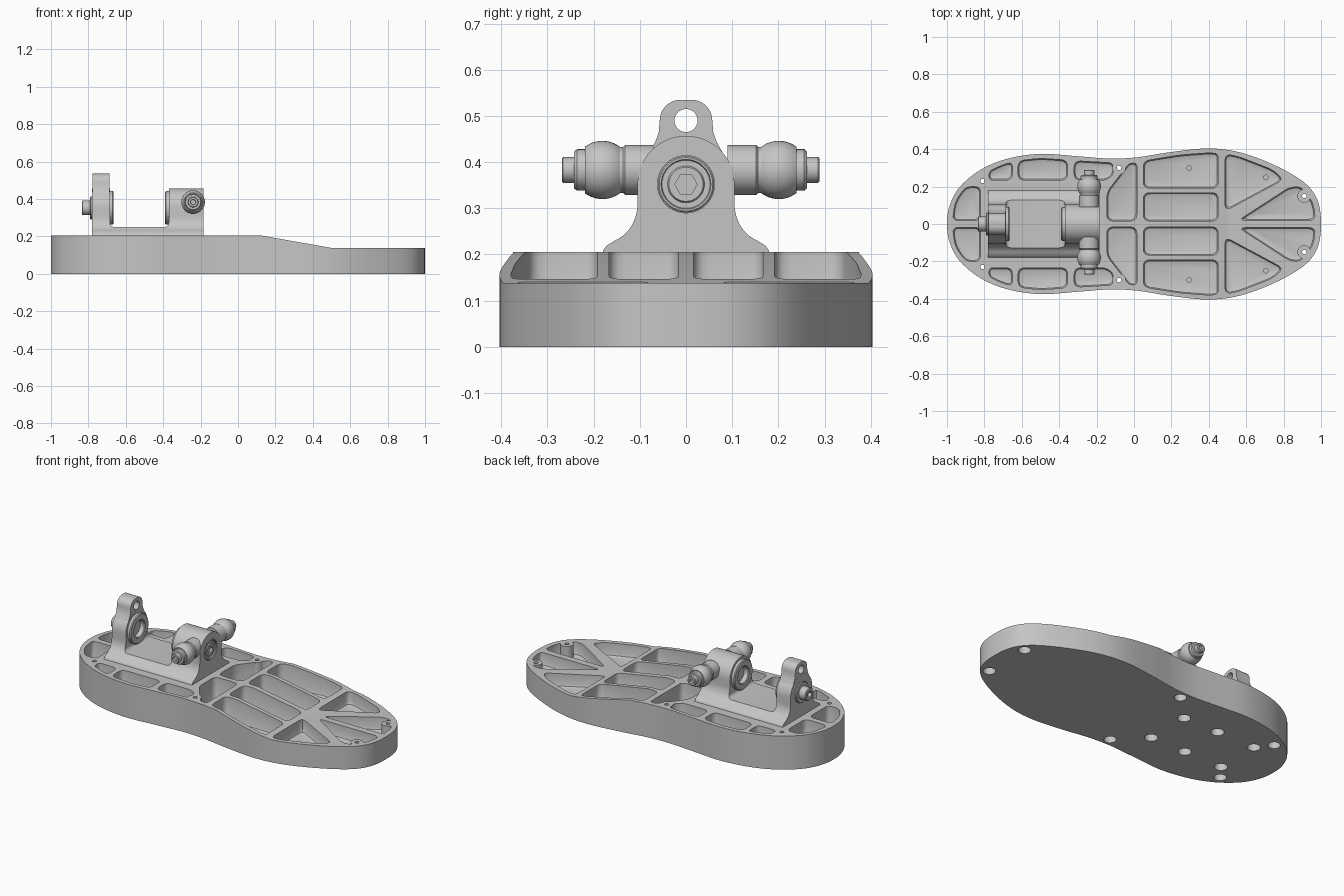
import bpy, bmesh
from math import sin, cos, pi, radians
from mathutils import Vector

cube = bpy.data.objects.get("Cube")
if cube:
    bpy.data.objects.remove(cube, do_unlink=True)

grey = bpy.data.materials.new("machined grey")
grey.use_nodes = True
grey.diffuse_color = (0.56, 0.56, 0.56, 1)
grey.node_tree.nodes["Principled BSDF"].inputs["Base Color"].default_value = (0.56, 0.56, 0.56, 1)


def build(name, lofts):
    """Make one object from closed lofts, each a list of point rings."""
    bm = bmesh.new()
    for rings in lofts:
        rows = [[bm.verts.new(p) for p in ring] for ring in rings]
        n = len(rows[0])
        for a, b in zip(rows, rows[1:]):
            for i in range(n):
                j = (i + 1) % n
                bm.faces.new((a[i], a[j], b[j], b[i]))
        bm.faces.new(rows[0][::-1])
        bm.faces.new(rows[-1])
    bmesh.ops.recalc_face_normals(bm, faces=bm.faces[:])
    mesh = bpy.data.meshes.new(name)
    bm.to_mesh(mesh)
    bm.free()
    mesh.materials.append(grey)
    obj = bpy.data.objects.new(name, mesh)
    bpy.context.scene.collection.objects.link(obj)
    return obj


def boolean(obj, lofts, operation="DIFFERENCE"):
    """Cut or join lofts into an object and bake the result."""
    tool = build("helper", lofts)
    tool.hide_render = True
    mod = obj.modifiers.new("cut", "BOOLEAN")
    mod.operation, mod.object, mod.solver = operation, tool, "EXACT"
    bpy.context.view_layer.update()
    graph = bpy.context.evaluated_depsgraph_get()
    mesh = bpy.data.meshes.new_from_object(obj.evaluated_get(graph))
    obj.modifiers.clear()
    obj.data = mesh
    bpy.data.objects.remove(tool, do_unlink=True)


def smooth(*objs):
    for obj in objs:
        for p in obj.data.polygons:
            p.use_smooth = True
        obj.data.set_sharp_from_angle(angle=radians(32))


def rounded(pts, r, inset=0.0, seg=4):
    """Counter-clockwise polygon, inset and with rounded corners."""
    pts = [Vector(p) for p in pts]
    n = len(pts)
    moved = []
    for i, p in enumerate(pts):
        a = (p - pts[i - 1]).normalized()
        b = (pts[(i + 1) % n] - p).normalized()
        na, nb = Vector((-a.y, a.x)), Vector((-b.y, b.x))
        moved.append(p + (na + nb) * inset / (1 + na.dot(nb)))
    out = []
    for i, p in enumerate(moved):
        before, after = moved[i - 1] - p, moved[(i + 1) % n] - p
        d = min(r, before.length * 0.45, after.length * 0.45)
        s, e = p + before.normalized() * d, p + after.normalized() * d
        for k in range(seg + 1):
            t = k / seg
            out.append(s * (1 - t) ** 2 + p * 2 * t * (1 - t) + e * t * t)
    return out


def prism(pts, lo, hi, axis):
    """Extrude a 2D profile along x, y or z."""
    place = {"x": lambda p, h: (h, p[0], p[1]),
             "y": lambda p, h: (p[0], h, p[1]),
             "z": lambda p, h: (p[0], p[1], h)}[axis]
    return [[place(p, h) for p in pts] for h in (lo, hi)]


def lathe(profile, axis, at, sides=40):
    """Turn (distance, radius) pairs around an axis through point at."""
    u, v, w = {"x": ((1, 0, 0), (0, 1, 0), (0, 0, 1)),
               "y": ((0, 1, 0), (0, 0, 1), (1, 0, 0)),
               "z": ((0, 0, 1), (1, 0, 0), (0, 1, 0))}[axis]
    u, v, w, at = Vector(u), Vector(v), Vector(w), Vector(at)
    turn = [2 * pi * k / sides for k in range(sides)]
    return [[at + u * h + (v * cos(t) + w * sin(t)) * r for t in turn] for h, r in profile]


# Sole outline: smooth curve through one side, mirrored
half = [(-1, 0), (-.985, .1), (-.93, .2), (-.82, .29), (-.68, .348), (-.5, .375),
        (-.3, .362), (-.13, .35), (.02, .357), (.2, .385), (.4, .404), (.57, .382),
        (.75, .315), (.905, .226), (.98, .13), (1, 0)]
loop = [Vector(p) for p in half + [(x, -y) for x, y in half[-2:0:-1]]]
outline = []
for i in range(len(loop)):
    a, b, c, d = (loop[(i + k) % len(loop)] for k in (-1, 0, 1, 2))
    for k in range(6):
        t = k / 6
        outline.append(0.5 * (2 * b + (c - a) * t + (2 * a - 5 * b + 4 * c - d) * t * t
                              + (3 * b - a - 3 * c + d) * t ** 3))
sole = build("sole_plate", [prism(outline, 0, .22, "z")])

# Pockets between the ribs, with filleted floors
pockets = [
    [(.05, .192), (.45, .192), (.45, .376), (.4, .38), (.25, .369), (.05, .337)],
    [(.05, .016), (.45, .016), (.45, .167), (.05, .167)],
    [(.487, .07), (.8, .238), (.74, .29), (.56, .36), (.487, .374)],
    [(.56, .02), (.972, .02), (.955, .12), (.89, .2), (.83, .195)],
    [(-.62, .235), (-.355, .235), (-.355, .341), (-.5, .351), (-.62, .338)],
    [(-.32, .235), (-.15, .235), (-.11, .265), (-.11, .326), (-.32, .338)],
    [(-.775, .235), (-.65, .235), (-.65, .332), (-.71, .313), (-.775, .282)],
    [(-.145, .016), (.015, .016), (.015, .325), (-.025, .325), (-.145, .17)],
    [(-.82, .018), (-.82, .2), (-.9, .2), (-.955, .12), (-.972, .018)],
]
FLOOR = .06
cuts = []
for shape in pockets:
    levels = [(.3, 0), (FLOOR + .018, 0), (FLOOR + .005, .005), (FLOOR, .018)]
    for side in (1, -1):
        cuts.append([[(p.x, side * p.y, z) for p in rounded(shape, .035, inset)]
                     for z, inset in levels])
boolean(sole, cuts)

# Bosses around the cover screws
screws = [(x, s * y) for x, y in ((.91, .15), (-.08, .3), (-.81, .23)) for s in (1, -1)]
boolean(sole, [lathe([(.03, .036), (.25, .036)], "z", (x, y, 0)) for x, y in screws], "UNION")

# Flat heel, ramp and lower toe
top = [(-1.1, .205), (.12, .205), (.5, .138), (1.1, .138), (1.1, .4), (-1.1, .4)]
boolean(sole, [prism(top, -.6, .6, "y")])

# Counterbored screw holes, mounting holes from below, small floor holes
holes = [lathe([(-.01, .035), (.05, .035), (.05, .012), (.3, .012)], "z", (x, y, 0), 24)
         for x, y in screws]
holes += [lathe([(-.01, .037), (.08, .037)], "z", (x, s * .14, 0), 24)
          for x in (-.24, -.48, -.74) for s in (1, -1)]
holes += [lathe([(.035, .012), (.1, .012)], "z", (x, s * y, 0), 16)
          for x, y in ((.295, .3), (.705, .25)) for s in (1, -1)]
boolean(sole, holes)

# Bracket: round-topped profile with flared feet, cut to a saddle
AXLE = .352
arc = [(.105 * cos(pi * k / 24), AXLE + .105 * sin(pi * k / 24)) for k in range(25)]
flare = [(.105 + .075 * (1 - cos(t)), .31 - .085 * sin(t))
         for t in (radians(7 * k) for k in range(11))]
side_up = [(.182, .19), (.18, .208), (.172, .219)] + flare[::-1]
profile = side_up + arc + [(-y, z) for y, z in side_up[::-1]]
bracket = build("ankle_bracket", [prism(profile, -.78, -.185, "x")])
saddle = rounded([(-.685, .25), (-.37, .25), (-.37, .6), (-.685, .6)], .025)
boolean(bracket, [prism(saddle, -.3, .3, "y")])
boolean(bracket, [lathe([(a, .062), (b, .062)], "x", (0, 0, AXLE))
                  for a, b in ((-.75, -.6), (-.45, -.32), (-.205, -.1))])

# Lifting tab on the rear post, with flared roots and round shoulders
shoulder = [(.012 + .045 * cos(t), .49 + .045 * sin(t)) for t in (pi / 16 * k for k in range(9))]
tab_half = [(.085, .41), (.066, .445), (.059, .465)] + shoulder
tab = build("rear_tab", [prism(tab_half + [(-y, z) for y, z in tab_half[::-1]],
                               -.779, -.686, "x")])
boolean(tab, [lathe([(-.9, .025), (-.6, .025)], "x", (0, 0, .49))])

# Bearings facing each other across the saddle
race = [(-.36, .09), (-.385, .09), (-.39, .085), (-.39, .055), (-.386, .05), (-.345, .047),
        (-.345, .03), (-.35, .028)]
front_bearing = build("front_bearing", [lathe(race, "x", (0, 0, AXLE))])
rear_bearing = build("rear_bearing",
                     [lathe([(-1.055 - h, r) for h, r in race], "x", (0, 0, AXLE))])

# Ring and socket bolt in the front face, one turned part
bolt = build("front_bolt", [lathe([(-.215, .061), (-.19, .061), (-.187, .058), (-.187, .054),
                                   (-.193, .052), (-.193, .04), (-.188, .037)],
                                  "x", (0, 0, AXLE))])
boolean(bolt, [lathe([(-.202, .024), (-.1, .024)], "x", (0, 0, AXLE), 6)])

# Rear screw and washer
screw = build("rear_screw", [lathe([(-.77, .062), (-.787, .062), (-.79, .059), (-.79, .039),
                                    (-.831, .039), (-.835, .035)], "x", (0, 0, AXLE))])
boolean(screw, [lathe([(-.9, .022), (-.815, .022)], "x", (0, 0, AXLE), 6)])

# Cross arms with ball joints, locknuts and pins; the right arm sits closer in
ball = [(.201 + y, (.063 ** 2 - y * y) ** .5) for y in (-.038 + .076 * k / 14 for k in range(15))]
arm = [(.09, .054), (.152, .054), (.156, .05), (.163, .05)] + ball + [
    (.239, .045), (.256, .045), (.262, .04), (.262, .028), (.286, .028), (.289, .025),
    (.289, .015), (.278, .013)]
joints = [build(name, [lathe([(s * h, r) for h, r in arm], "y", (-.24, shift, .383))])
          for name, s, shift in (("left_ball_joint", 1, 0), ("right_ball_joint", -1, .02))]

smooth(sole, bracket, tab, front_bearing, rear_bearing, bolt, screw, *joints)
